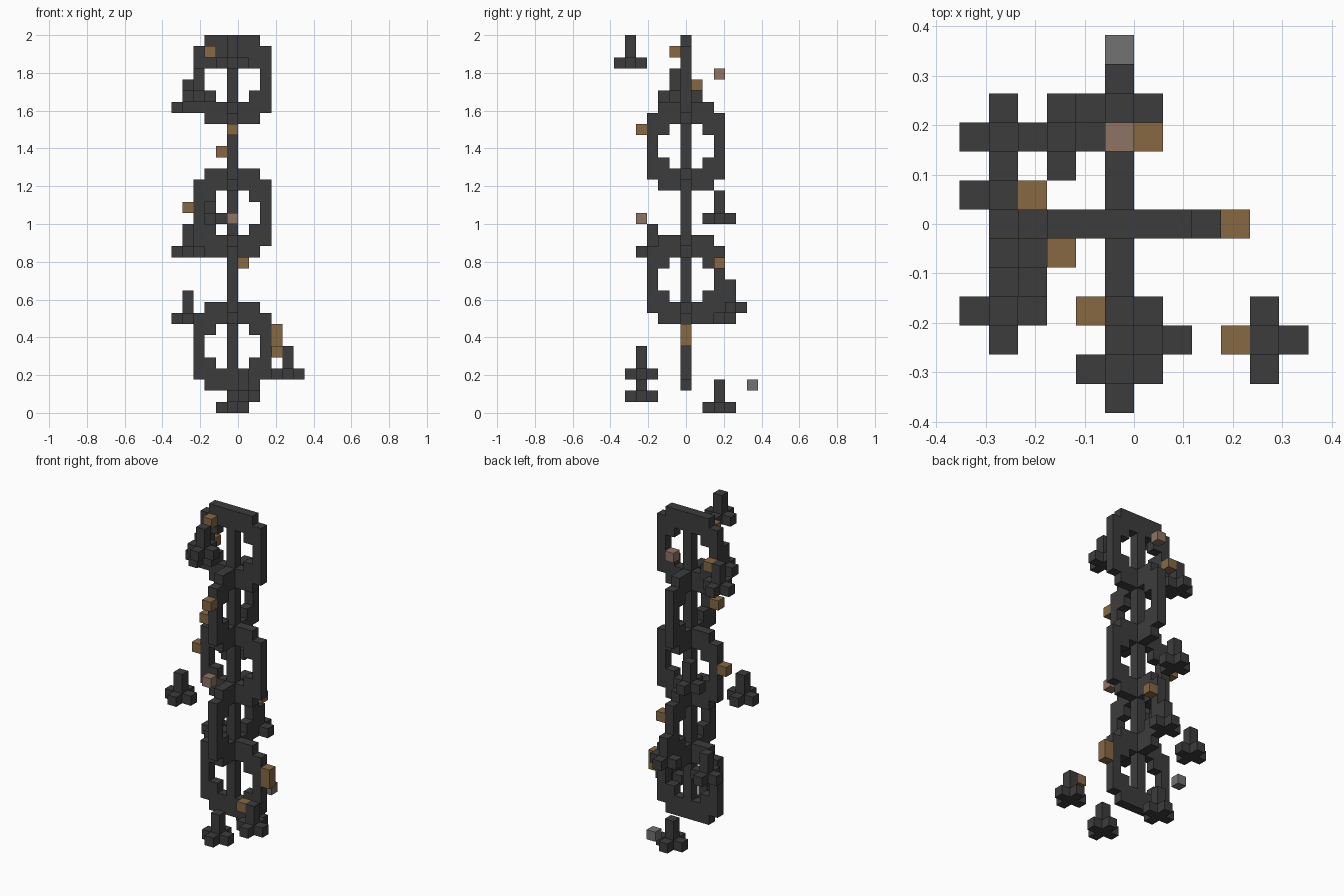
import bpy
import bmesh
from mathutils import Vector

if "Cube" in bpy.data.objects:
    bpy.data.objects.remove(bpy.data.objects["Cube"], do_unlink=True)

UNIT = 2 / 34                      # edge of one block
ORIGIN = Vector((-6, -6.5, 0))     # corner of the block grid


def material(name, rgb):
    mat = bpy.data.materials.new(name)
    mat.use_nodes = True
    mat.diffuse_color = (*rgb, 1)
    mat.node_tree.nodes["Principled BSDF"].inputs["Base Color"].default_value = (*rgb, 1)
    return mat


IRON = material("dark iron", (0.046, 0.046, 0.046))
AMBER = material("amber brown", (0.24, 0.14, 0.055))
ROSE = material("dusty rose", (0.27, 0.175, 0.125))
GREY = material("mid grey", (0.17, 0.17, 0.17))

parts = []       # (name, cells, material)
solid = set()    # every filled block so far


def part(name, cells, mat):
    fresh = set(cells) - solid
    solid.update(fresh)
    parts.append((name, fresh, mat))


def link_cells(base, along_x):
    """Chain link: a plate with clipped corners and a clipped hole."""
    for row in range(8):
        for a in range(-3, 4):
            end = row in (0, 7)
            clipped = end and abs(a) == 3
            hole = 2 <= row <= 5 and abs(a) <= 2
            hole_corner = row in (2, 5) and abs(a) == 2
            if not clipped and (not hole or hole_corner):
                yield (5 + a, 6, base + row) if along_x else (5, 6 + a, base + row)


def sprout_cells(i, j, k):
    """Plus-shaped foot with a three-block stem."""
    yield from ((i, j, k + h) for h in range(3))
    yield from ((i + 1, j, k), (i - 1, j, k), (i, j + 1, k), (i, j - 1, k))


def build(name, cells, mat):
    """Make the outer skin of a group of blocks."""
    bm = bmesh.new()
    for cell in cells:
        for axis in range(3):
            for side in (0, 1):
                beside = list(cell)
                beside[axis] += 2 * side - 1
                if tuple(beside) in solid:
                    continue
                u, v = (axis + 1) % 3, (axis + 2) % 3
                corners = []
                for du, dv in ((0, 0), (1, 0), (1, 1), (0, 1)):
                    p = Vector(cell)
                    p[axis] += side
                    p[u] += du
                    p[v] += dv
                    corners.append(bm.verts.new((p + ORIGIN) * UNIT))
                bm.faces.new(corners if side else corners[::-1])
    bmesh.ops.remove_doubles(bm, verts=bm.verts, dist=UNIT / 100)
    mesh = bpy.data.meshes.new(name)
    bm.to_mesh(mesh)
    bm.free()
    mesh.materials.append(mat)
    bpy.context.collection.objects.link(bpy.data.objects.new(name, mesh))


# Core rod and interlocking links
part("core_rod", ((5, 6, k) for k in range(2, 34)), IRON)
for n, base in enumerate((2, 14, 26)):
    part(f"wide_link_{n + 1}", link_cells(base, True), IRON)
for n, base in enumerate((8, 20)):
    part(f"deep_link_{n + 1}", link_cells(base, False), IRON)

# Small footed stems scattered around the chain
sprouts = ((5, 1, 31), (2, 5, 28), (1, 7, 27), (3, 9, 17), (1, 3, 14),
           (5, 10, 9), (1, 9, 8), (10, 2, 3), (6, 2, 1), (5, 9, 0))
for n, spot in enumerate(sprouts):
    part(f"sprout_{n + 1}", sprout_cells(*spot), IRON)

# Loose coloured blocks
ambers = ((3, 5, 32), (2, 7, 29), (5, 2, 25), (4, 3, 23), (1, 6, 18),
          (6, 9, 13), (9, 2, 5))
for n, spot in enumerate(ambers):
    part(f"amber_block_{n + 1}", [spot], AMBER)
part("amber_tall_block", [(9, 6, 6), (9, 6, 7)], AMBER)
for n, spot in enumerate(((5, 9, 30), (5, 2, 17))):
    part(f"rose_block_{n + 1}", [spot], ROSE)
part("grey_block", [(5, 12, 2)], GREY)

for entry in parts:
    build(*entry)
